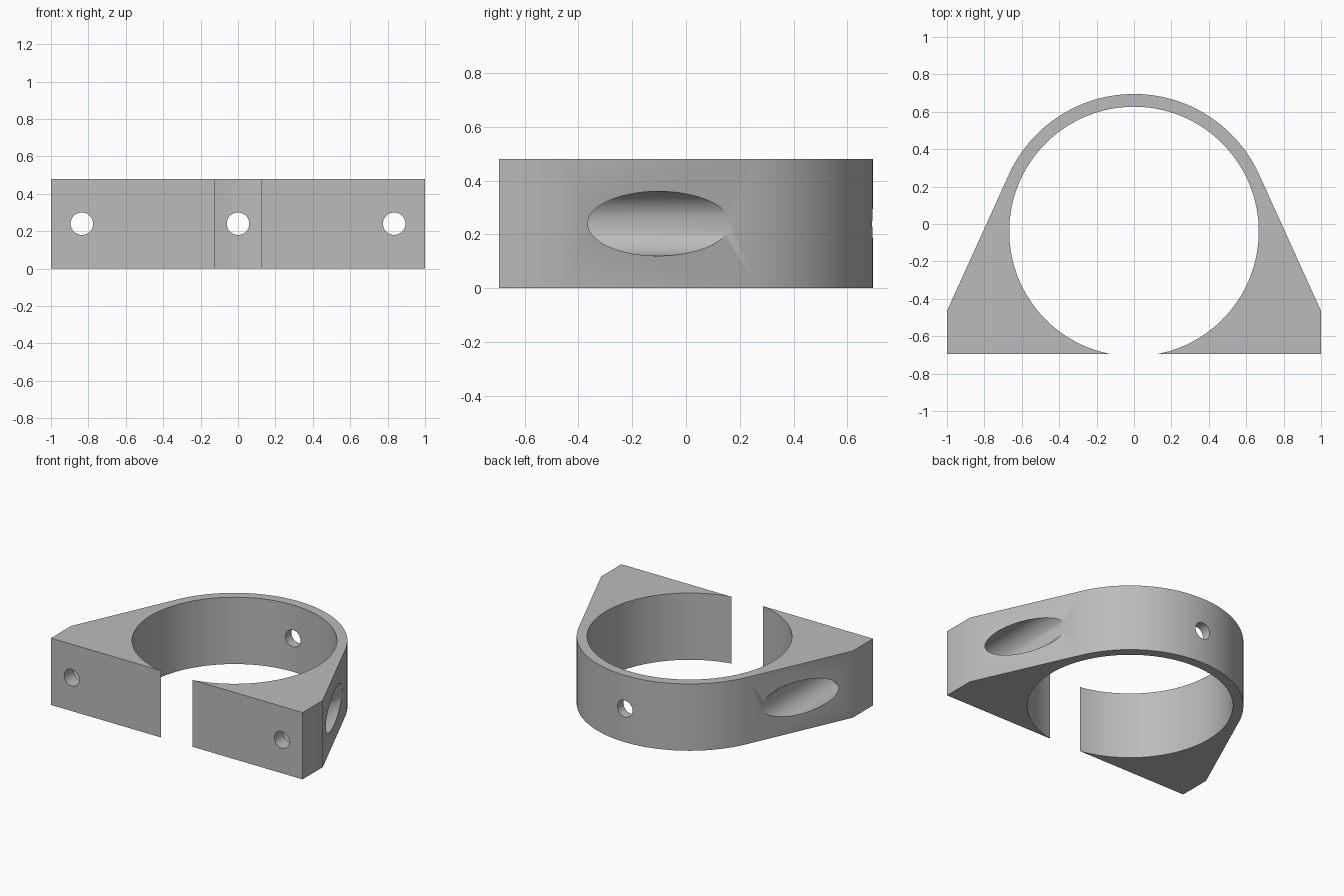
import bpy, bmesh
from math import sin, cos, asin, acos, atan2, hypot, pi, radians

if "Cube" in bpy.data.objects:
    bpy.data.objects.remove(bpy.data.objects["Cube"], do_unlink=True)

HEIGHT = 0.48
FRONT, SHOULDER = -0.695, -0.465   # foot front face and foot side edge
CY = -0.04                         # ring centre
R_IN, R_OUT = 0.667, 0.735
HOLE_X, HOLE_R, POCKET_R = 0.835, 0.06, 0.12
POCKET_FLOOR = -0.595

grey = bpy.data.materials.new("plain grey")
grey.use_nodes = True
colour = (0.5, 0.5, 0.5, 1)
grey.diffuse_color = colour
grey.node_tree.nodes["Principled BSDF"].inputs["Base Color"].default_value = colour


def arc(radius, start, end, steps):
    angles = [start + (end - start) * i / steps for i in range(steps + 1)]
    return [(radius * cos(a), CY + radius * sin(a)) for a in angles]


def extruded(name, outline, height):
    bm = bmesh.new()
    face = bm.faces.new([bm.verts.new((x, y, 0)) for x, y in outline])
    new = bmesh.ops.extrude_face_region(bm, geom=[face])["geom"]
    top = [v for v in new if isinstance(v, bmesh.types.BMVert)]
    bmesh.ops.translate(bm, verts=top, vec=(0, 0, height))
    bmesh.ops.recalc_face_normals(bm, faces=bm.faces[:])
    mesh = bpy.data.meshes.new(name)
    bm.to_mesh(mesh)
    bm.free()
    mesh.materials.append(grey)
    obj = bpy.data.objects.new(name, mesh)
    bpy.context.collection.objects.link(obj)
    return obj


def bore(body, x, radius, y0, y1):
    """Cut a round hole along y."""
    bpy.ops.mesh.primitive_cylinder_add(
        vertices=64, radius=radius, depth=y1 - y0,
        location=(x, (y0 + y1) / 2, HEIGHT / 2), rotation=(radians(90), 0, 0))
    cutter = bpy.context.object
    cutter.name = "hole_cutter"
    cutter.hide_render = True
    cutter.data.materials.append(grey)
    bpy.ops.object.select_all(action="DESELECT")
    body.select_set(True)
    bpy.context.view_layer.objects.active = body
    cut = body.modifiers.new("bore", "BOOLEAN")
    cut.operation = "DIFFERENCE"
    cut.solver = "EXACT"
    cut.object = cutter
    bpy.ops.object.modifier_apply(modifier=cut.name)
    bpy.data.objects.remove(cutter, do_unlink=True)


# Outline: two feet whose sloped sides run tangent into the open ring
dy = SHOULDER - CY
tangent = atan2(dy, 1) + acos(R_OUT / hypot(1, dy))
gap = asin((FRONT - CY) / R_IN)
outline = [(1, FRONT), (1, SHOULDER)]
outline += arc(R_OUT, tangent, pi - tangent, 80)
outline += [(-1, SHOULDER), (-1, FRONT)]
outline += arc(R_IN, pi - gap, gap, 144)
clamp = extruded("clamp_bracket", outline, HEIGHT)

# Screw holes with deep head pockets in both feet
for side in (-1, 1):
    bore(clamp, side * HOLE_X, POCKET_R, POCKET_FLOOR, 0.6)
    bore(clamp, side * HOLE_X, HOLE_R, -0.9, -0.5)

# Hole through the back of the ring
bore(clamp, 0, HOLE_R, 0.4, 0.9)

bpy.ops.object.shade_smooth_by_angle(angle=radians(30))
